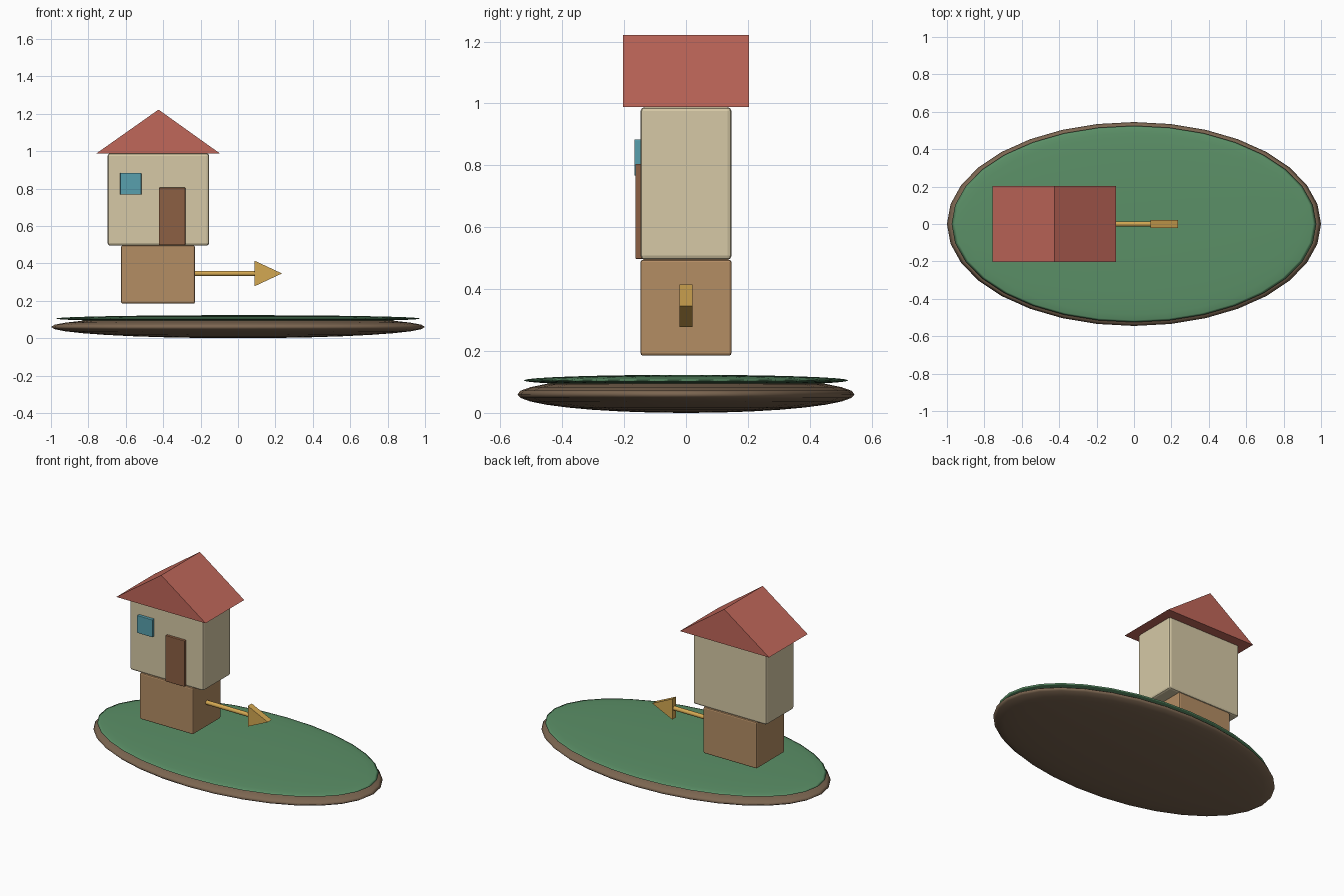
import bpy
import bmesh
from mathutils import Matrix, Vector

cube = bpy.data.objects.get("Cube")
if cube:
    bpy.data.objects.remove(cube, do_unlink=True)


def material(name, hex_code):
    """Flat material from an sRGB hex colour, stored as linear values."""
    srgb = [int(hex_code[i:i + 2], 16) / 255 for i in (0, 2, 4)]
    color = [c / 12.92 if c < 0.04 else ((c + 0.055) / 1.055) ** 2.4 for c in srgb] + [1]
    mat = bpy.data.materials.new(name)
    mat.use_nodes = True
    mat.diffuse_color = color
    mat.node_tree.nodes["Principled BSDF"].inputs["Base Color"].default_value = color
    return mat


earth = material("earth brown", "7C6651")
grass = material("grass green", "5B9067")
timber = material("light timber", "B48D64")
plaster = material("cream plaster", "D6C9A6")
tile = material("roof red", "C0675A")
door_wood = material("door brown", "8C6043")
glass = material("window blue", "58A0AE")
gold = material("arrow gold", "D4A852")


def add_object(name, bm, mat, smooth=False):
    bmesh.ops.recalc_face_normals(bm, faces=bm.faces)
    for face in bm.faces:
        face.smooth = smooth
    mesh = bpy.data.meshes.new(name)
    bm.to_mesh(mesh)
    bm.free()
    mesh.materials.append(mat)
    obj = bpy.data.objects.new(name, mesh)
    bpy.context.collection.objects.link(obj)
    return obj


def disc(name, radii, z, mat):
    """Smooth flattened ball."""
    bm = bmesh.new()
    bmesh.ops.create_uvsphere(bm, u_segments=32, v_segments=16, radius=1)
    bmesh.ops.scale(bm, vec=radii, verts=bm.verts)
    bmesh.ops.translate(bm, vec=(0, 0, z), verts=bm.verts)
    return add_object(name, bm, mat, smooth=True)


def box(name, low, high, mat, bevel):
    """Box between two corners with softened edges."""
    low, high = Vector(low), Vector(high)
    bm = bmesh.new()
    bmesh.ops.create_cube(bm, size=1)
    bmesh.ops.scale(bm, vec=high - low, verts=bm.verts)
    bmesh.ops.translate(bm, vec=(low + high) / 2, verts=bm.verts)
    obj = add_object(name, bm, mat)
    mod = obj.modifiers.new("soft edges", "BEVEL")
    mod.width = bevel
    mod.segments = 2
    return obj


def prism(name, profile, half_depth, mat):
    """Profile in the x-z plane, extruded along y."""
    bm = bmesh.new()
    face = bm.faces.new([bm.verts.new((x, -half_depth, z)) for x, z in profile])
    new = bmesh.ops.extrude_face_region(bm, geom=[face])["geom"]
    verts = [v for v in new if isinstance(v, bmesh.types.BMVert)]
    bmesh.ops.translate(bm, vec=(0, 2 * half_depth, 0), verts=verts)
    return add_object(name, bm, mat)


# Ground
disc("earth_base", (1, 0.545, 0.06), 0.06, earth)
disc("grass_top", (0.975, 0.525, 0.018), 0.105, grass)

# House
box("lower_block", (-0.625, -0.147, 0.185), (-0.23, 0.147, 0.495), timber, 0.008)
box("house_walls", (-0.697, -0.147, 0.495), (-0.155, 0.147, 0.988), plaster, 0.013)
prism("gable_roof", [(-0.757, 0.988), (-0.097, 0.988), (-0.425, 1.222)], 0.204, tile)
box("front_door", (-0.422, -0.164, 0.498), (-0.282, -0.14, 0.805), door_wood, 0.003)
box("front_window", (-0.63, -0.167, 0.767), (-0.517, -0.14, 0.884), glass, 0.003)

# Arrow
bm = bmesh.new()
turn = Matrix.Translation((-0.07, 0, 0.346)) @ Matrix.Rotation(1.5708, 4, "Y")
bmesh.ops.create_cone(bm, cap_ends=True, segments=16, radius1=0.014,
                      radius2=0.014, depth=0.33, matrix=turn)
shaft = add_object("arrow_shaft", bm, gold, smooth=True)
for face in shaft.data.polygons:
    face.use_smooth = len(face.vertices) == 4
prism("arrow_head", [(0.087, 0.277), (0.235, 0.346), (0.087, 0.415)], 0.021, gold)
